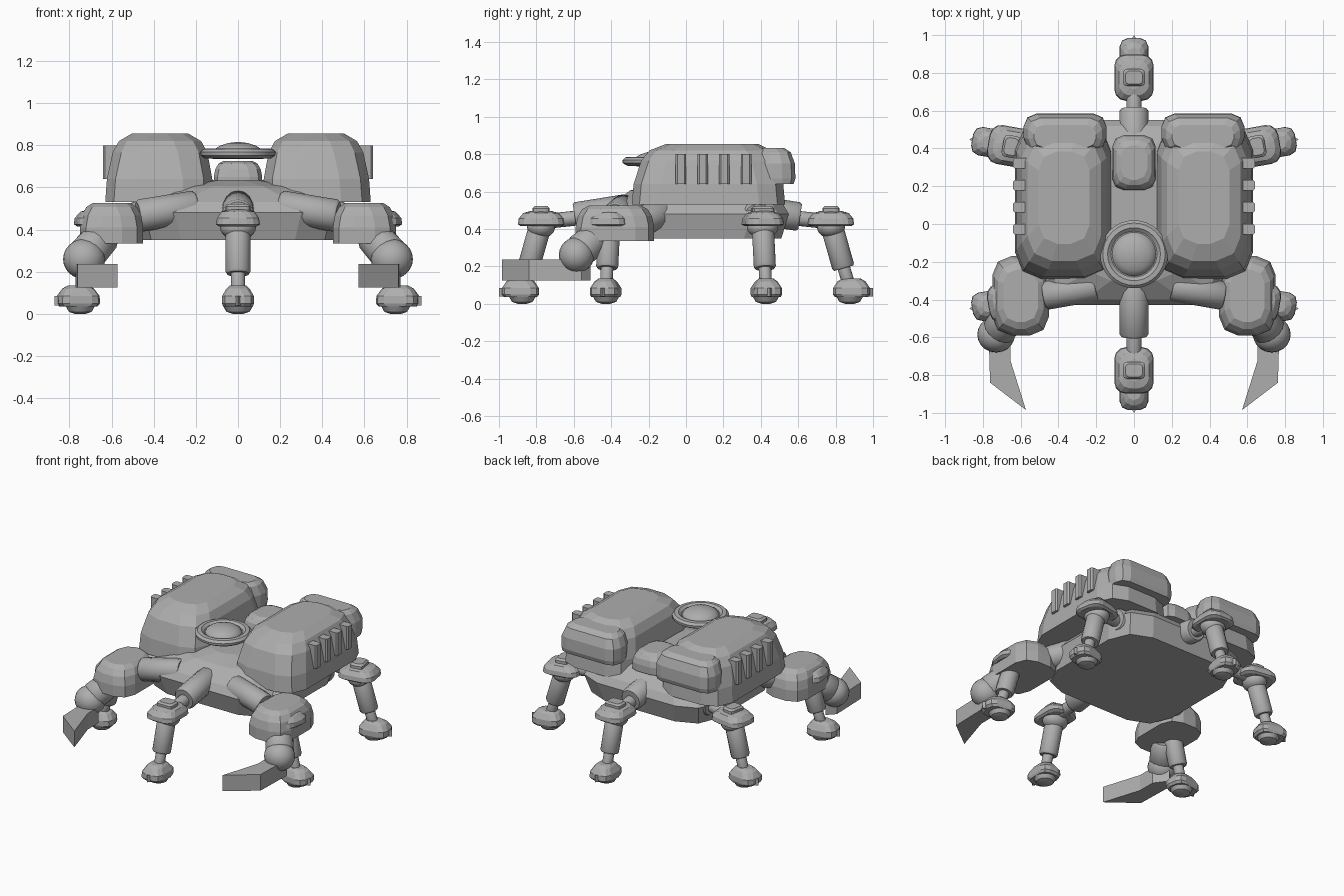
import bpy, bmesh, math
from mathutils import Matrix, Vector

if "Cube" in bpy.data.objects:
    bpy.data.objects.remove(bpy.data.objects["Cube"])

grey = bpy.data.materials.new("hull grey")
grey.diffuse_color = (0.42, 0.42, 0.42, 1)
grey.use_nodes = True
grey.node_tree.nodes["Principled BSDF"].inputs["Base Color"].default_value = grey.diffuse_color


def finish(name, bm, mat=None, smooth=None):
    if mat is not None:
        bm.transform(mat)
    bmesh.ops.recalc_face_normals(bm, faces=bm.faces)
    me = bpy.data.meshes.new(name)
    bm.to_mesh(me)
    bm.free()
    me.materials.append(grey)
    ob = bpy.data.objects.new(name, me)
    bpy.context.collection.objects.link(ob)
    if smooth:
        bpy.ops.object.select_all(action='DESELECT')
        ob.select_set(True)
        bpy.context.view_layer.objects.active = ob
        bpy.ops.object.shade_smooth_by_angle(angle=math.radians(smooth))
    return ob


def skin(name, rings, mat=None, smooth=None):
    """Join equal rings of points and cap both ends."""
    bm = bmesh.new()
    vs = [[bm.verts.new(p) for p in r] for r in rings]
    n = len(vs[0])
    for a, b in zip(vs, vs[1:]):
        for i in range(n):
            bm.faces.new((a[i], a[(i + 1) % n], b[(i + 1) % n], b[i]))
    bm.faces.new(vs[0][::-1])
    bm.faces.new(vs[-1])
    return finish(name, bm, mat, smooth)


def ring(cx, cy, hx, hy, cut, z, seg=2):
    """Rectangle with rounded corners made of seg chords."""
    pts = []
    for k, (sx, sy) in enumerate(((1, 1), (-1, 1), (-1, -1), (1, -1))):
        for j in range(seg + 1):
            a = math.pi / 2 * (k + j / seg)
            pts.append((cx + sx * (hx - cut) + cut * math.cos(a),
                        cy + sy * (hy - cut) + cut * math.sin(a), z))
    return pts


def shell(name, c, h, z0, z1, cut, mat=None, round_=0.3):
    """Faceted armour shell: straight walls rolling into a flat crown."""
    H, m = z1 - z0, min(h)
    prof = ((0, 0), (0.4, 0), (0.7, 0.22), (0.9, 0.65), (1, 1.3))
    rings = []
    for t, f in prof:
        d = f * m * round_
        rings.append(ring(*c, h[0] - d, h[1] - d * 1.2,
                          min(cut, (m - d) * 0.8), z0 + t * H))
    return skin(name, rings, mat)


def lathe(name, prof, mat=None, n=24, smooth=35):
    rings = [[(r * math.cos(2 * math.pi * i / n), r * math.sin(2 * math.pi * i / n), z)
              for i in range(n)] for r, z in prof]
    return skin(name, rings, mat, smooth)


def tube(name, a, b, r0, r1=None, mat=None):
    a, b = Vector(a), Vector(b)
    L = (b - a).length
    r1 = r1 or r0
    M = Matrix.Translation(a) @ (b - a).to_track_quat('Z', 'Y').to_matrix().to_4x4()
    e = min(0.012, L * 0.2)
    prof = ((r0 * 0.88, 0), (r0, e), (r1, L - e), (r1 * 0.88, L))
    return lathe(name, prof, (mat or Matrix()) @ M, 16, 50)


def ball(name, c, s, mat=None):
    bm = bmesh.new()
    bmesh.ops.create_uvsphere(bm, u_segments=20, v_segments=12, radius=1)
    M = Matrix.Translation(c) @ Matrix.Diagonal((*s, 1))
    return finish(name, bm, (mat or Matrix()) @ M, 60)


def prism(name, pts, z0, z1, mat=None):
    return skin(name, [[(x, y, z) for x, y in pts] for z in (z0, z1)], mat)


# Hull
skin("hull", [ring(0, 0.06, 0.47, 0.45, 0.20, 0.35),
              ring(0, 0.06, 0.50, 0.49, 0.20, 0.48),
              ring(0, 0.06, 0.46, 0.46, 0.20, 0.53),
              ring(0, 0.06, 0.28, 0.36, 0.16, 0.605),
              ring(0, 0.06, 0.12, 0.25, 0.10, 0.635)])

# Sensor dish and rear spine pod
C = Matrix.Translation((0, -0.16, 0))
lathe("dish_ring", ((0.10, 0.735), (0.155, 0.738), (0.178, 0.752), (0.18, 0.768),
                    (0.165, 0.783), (0.14, 0.785), (0.122, 0.77)), C, 32)
lathe("dish_dome", ((0.118, 0.765), (0.11, 0.782), (0.085, 0.798),
                    (0.05, 0.81), (0.012, 0.815)), C, 32)
shell("spine_pod", (0, 0.325), (0.115, 0.145), 0.6, 0.725, 0.06)

for s, side in ((1, "right"), (-1, "left")):
    F = Matrix.Diagonal((s, 1, 1, 1))
    # Back pods with their rear caps
    skin("back_pod_" + side, [
        ring(0.375, 0.12, 0.255, 0.41, 0.14, 0.53),
        ring(0.372, 0.12, 0.25, 0.40, 0.14, 0.64),
        ring(0.37, 0.125, 0.225, 0.365, 0.14, 0.765),
        ring(0.37, 0.13, 0.195, 0.325, 0.13, 0.82),
        ring(0.37, 0.14, 0.135, 0.245, 0.10, 0.855)], F)
    skin("rear_cap_" + side, [
        ring(0.365, 0.485, 0.215, 0.09, 0.06, 0.64),
        ring(0.365, 0.485, 0.22, 0.10, 0.07, 0.67),
        ring(0.365, 0.485, 0.22, 0.097, 0.07, 0.75),
        ring(0.365, 0.475, 0.195, 0.085, 0.06, 0.81),
        ring(0.365, 0.465, 0.165, 0.06, 0.05, 0.833)], F)
    # Side vents
    for i in range(4):
        y = -0.027 + i * 0.116
        skin("vent_%s_%d" % (side, i + 1),
             [ring(0.595, y, 0.046, 0.028, 0.01, z, 1) for z in (0.64, 0.80)], F)
    # Arms: shoulder joint, shoulder armour, elbow and blade
    tube("shoulder_joint_" + side, (0.36, -0.08, 0.50), (0.56, -0.30, 0.42), 0.08, mat=F)
    shell("shoulder_armour_" + side, (0.6, -0.38), (0.15, 0.21), 0.335, 0.525, 0.10, F)
    tube("forearm_" + side, (0.64, -0.46, 0.37), (0.72, -0.57, 0.28), 0.085, 0.09, F)
    ball("elbow_" + side, (0.73, -0.585, 0.26), (0.1, 0.095, 0.095), F)
    prism("arm_blade_" + side, ((0.655, -0.60), (0.655, -0.72), (0.572, -0.985),
                                (0.762, -0.84), (0.77, -0.56), (0.72, -0.51)),
          0.125, 0.237, F)


def leg(tag, x, y, angle, hip_reach):
    """Leg along local +x, with its origin under the knee."""
    M = Matrix.Translation((x, y, 0)) @ Matrix.Rotation(math.radians(angle), 4, 'Z')
    tube("hip_" + tag, (-0.46, 0, 0.51), (-hip_reach, 0, 0.465), 0.077, mat=M)
    tube("hip_rod_" + tag, (-0.3, 0, 0.47), (-0.02, 0, 0.44), 0.04, mat=M)
    skin("knee_pad_" + tag, [ring(0, 0, a, b, 0.06, z, 3) for a, b, z in
                             ((0.11, 0.09, 0.415), (0.123, 0.104, 0.425),
                              (0.12, 0.1, 0.455), (0.095, 0.08, 0.485),
                              (0.06, 0.05, 0.495))], M)
    skin("knee_cap_" + tag, [ring(0, 0, a, a * 1.3, 0.02, z, 2) for a, z in
                             ((0.045, 0.48), (0.045, 0.51), (0.035, 0.522))], M)
    ball("knee_" + tag, (0, 0, 0.41), (0.075, 0.085, 0.06), M)
    tube("shin_" + tag, (0.0, 0, 0.43), (0.068, 0, 0.19), 0.06, mat=M)
    tube("ankle_" + tag, (0.06, 0, 0.22), (0.1, 0, 0.09), 0.034, mat=M)
    skin("foot_" + tag, [ring(0.11, 0, a, b, 0.045, z, 2) for a, b, z in
                         ((0.088, 0.07, 0.035), (0.1, 0.076, 0.05),
                          (0.098, 0.075, 0.085), (0.075, 0.055, 0.12),
                          (0.05, 0.04, 0.134))], M)
    lathe("sole_" + tag, ((0.025, 0.0), (0.055, 0.01), (0.07, 0.036)),
          M @ Matrix.Translation((0.1, 0, 0)), 16)
    prism("claw_" + tag, ((0.17, -0.035), (0.225, 0.0), (0.17, 0.035)), 0.04, 0.085, M)


# Six legs
leg("front", 0, -0.775, -90, 0.18)
leg("rear", 0, 0.775, 90, 0.165)
for s, side in ((1, "right"), (-1, "left")):
    for t, end in ((1, "rear"), (-1, "front")):
        ang = 10 * t if s > 0 else 180 - 10 * t
        leg(end + "_" + side, s * 0.65, t * 0.41, ang, 0.18)
